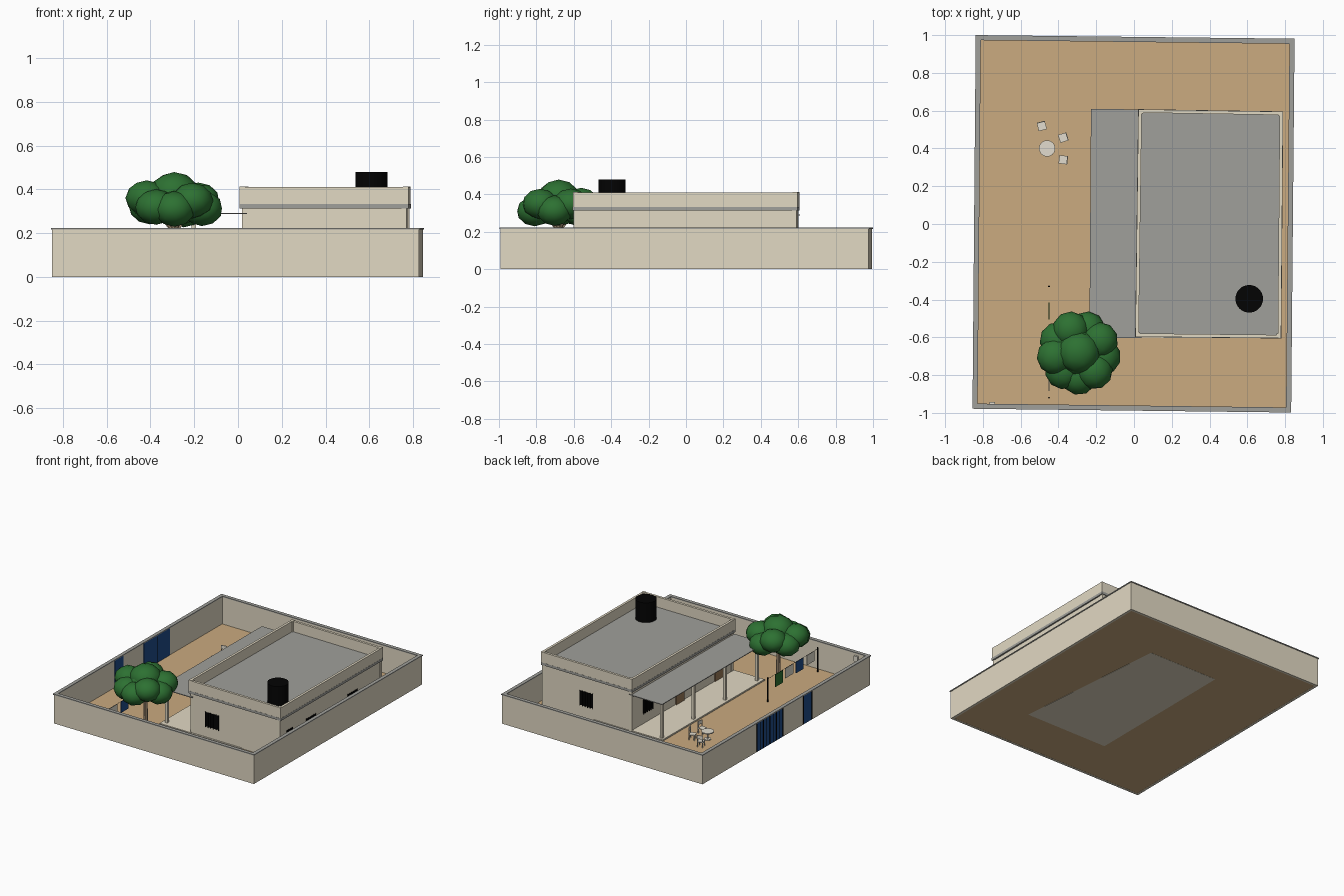
import bpy, bmesh, math, random
from mathutils import Matrix, Vector

if "Cube" in bpy.data.objects:
    bpy.data.objects.remove(bpy.data.objects["Cube"])

random.seed(4)


def mat(name, r, g, b):
    m = bpy.data.materials.new(name)
    m.diffuse_color = (r, g, b, 1)
    m.use_nodes = True
    m.node_tree.nodes["Principled BSDF"].inputs["Base Color"].default_value = m.diffuse_color
    return m


BEIGE = mat("beige plaster", .76, .695, .55)
SAND = mat("sand", .595, .405, .215)
GRAY = mat("gray concrete", .35, .35, .325)
GREEN = mat("leaf green", .026, .165, .032)
BLACK = mat("black", .001, .001, .001)
BLUE = mat("gate blue", .013, .07, .25)
BROWN = mat("wood brown", .33, .20, .10)
BARK = mat("pale bark", .45, .34, .22)
WHITE = mat("off white", .76, .72, .62)


def finish(bm, name, m, smooth=False):
    bmesh.ops.recalc_face_normals(bm, faces=bm.faces[:])
    me = bpy.data.meshes.new(name)
    for f in bm.faces:
        f.smooth = smooth
    bm.to_mesh(me)
    bm.free()
    me.materials.append(m)
    ob = bpy.data.objects.new(name, me)
    bpy.context.collection.objects.link(ob)
    return ob


def add_box(bm, x0, x1, y0, y1, z0, z1, M=Matrix()):
    c = Vector(((x0 + x1) / 2, (y0 + y1) / 2, (z0 + z1) / 2))
    s = Matrix.Diagonal((x1 - x0, y1 - y0, z1 - z0, 1))
    bmesh.ops.create_cube(bm, size=1, matrix=M @ Matrix.Translation(c) @ s)


def boxes(name, m, items, M=Matrix()):
    bm = bmesh.new()
    for b in items:
        add_box(bm, *b, M)
    return finish(bm, name, m)


def add_cyl(bm, x, y, z0, z1, r, n=12, r2=None):
    bmesh.ops.create_cone(bm, cap_ends=True, segments=n, radius1=r, radius2=r if r2 is None else r2,
                          depth=z1 - z0, matrix=Matrix.Translation((x, y, (z0 + z1) / 2)))


def cyls(name, m, items):
    bm = bmesh.new()
    for c in items:
        add_cyl(bm, *c)
    return finish(bm, name, m)


def prism(name, m, quad, z0, z1):
    bm = bmesh.new()
    lo = [bm.verts.new((x, y, z0)) for x, y in quad]
    hi = [bm.verts.new((x, y, z1)) for x, y in quad]
    bm.faces.new(lo)
    bm.faces.new(hi)
    for i in range(4):
        j = (i + 1) % 4
        bm.faces.new((lo[i], lo[j], hi[j], hi[i]))
    return finish(bm, name, m)


def inset(quad, t):
    cx, cy = (sum(p[k] for p in quad) / 4 for k in (0, 1))
    return [(x - math.copysign(t, x - cx), y - math.copysign(t, y - cy)) for x, y in quad]


def ring(name, m, outer, t, z0, z1):
    bm = bmesh.new()
    loops = [[bm.verts.new((x, y, z)) for x, y in q]
             for q, z in ((outer, z0), (outer, z1), (inset(outer, t), z1), (inset(outer, t), z0))]
    for k in range(4):
        a, b = loops[k], loops[(k + 1) % 4]
        for i in range(4):
            j = (i + 1) % 4
            bm.faces.new((a[i], a[j], b[j], b[i]))
    return finish(bm, name, m)


# Plot: ground, fence wall and its coping
plot = [(-.855, -.978), (.832, -.998), (.850, .981), (-.838, 1)]
fence = inset(plot, .005)
prism("ground", SAND, inset(plot, .006), .001, .012)
ring("fence_wall", BEIGE, fence, .018, 0, .216)
ring("fence_coping", GRAY, plot, .027, .216, .223)


# Gates through the left fence wall
def fence_x(y):
    return -.85 + .017 * (y + .975) / 1.97


def gate(name, y0, y1, bars):
    a, b = fence_x(y0), fence_x(y1)
    prism(name, BLUE, [(a - .002, y0), (a + .0205, y0), (b + .0205, y1), (b - .002, y1)], .002, .2155)
    items = []
    for i in range(bars + 1):
        y = y0 + (y1 - y0) * i / bars
        x = fence_x(y)
        items.append((x - .0045, x - .001, y - .003, y + .003, .004, .2155))
    boxes(name + "_bars", BLACK, items)


gate("vehicle_gate", .055, .36, 8)
gate("entry_gate", -.285, -.185, 1)
x = fence_x(.21) + .0205
boxes("vehicle_gate_seam", BLACK, [(x - .003, x + .001, .208, .211, .012, .21)])
boxes("meter_box", WHITE, [(-.765, -.735, -.958, -.942, .16, .20)])

# House: footing, walls, roof slab and parapet
house = [(.022, -.588), (.768, -.598), (.780, .588), (.032, .598)]
deck = [(.006, -.598), (.780, -.606), (.790, .596), (.022, .608)]
prism("footing", BEIGE, [(-.236, -.6), (.45, -.604), (.35, .6), (-.228, .605)], 0, .018)
prism("porch_floor", BEIGE, [(-.234, -.597), (.03, -.6), (.04, .6), (-.226, .602)], .013, .022)
prism("house_walls", BEIGE, house, .01, .315)
prism("roof_slab", GRAY, deck, .313, .332)
ring("parapet", BEIGE, inset(deck, .001), .018, .330, .41)
boxes("parapet_posts", BEIGE, [(x - .012, x + .012, y - .012, y + .012, .331, .412)
                               for x, y in inset(deck, .0135)])
boxes("corner_posts", BEIGE, [(x - .012, x + .012, y - .012, y + .012, .01, .314)
                              for x, y in inset(house, .009)])

# Porch roof on slim columns
prism("porch_roof", GRAY, [(-.236, -.602), (.04, -.604), (.05, .606), (-.228, .61)], .287, .292)
boxes("porch_columns", BEIGE, [(-.212, -.192, y - .01, y + .01, .015, .288)
                               for y in (-.555, -.175, .2, .575)])


# Barred windows, modelled facing -y at the local origin
def window(name, x, y, angle, w=.108, z0=.10, z1=.205):
    M = Matrix.Translation((x, y, 0)) @ Matrix.Rotation(angle, 4, 'Z')
    boxes(name + "_pane", BLACK, [(-w / 2, w / 2, -.003, .004, z0, z1)], M)
    n = max(3, round(w / .02))
    bars = [(-w / 2 + w * i / n - .002, -w / 2 + w * i / n + .002, -.007, -.002, z0 - .005, z1 + .005)
            for i in range(n + 1)]
    boxes(name + "_bars", BLACK, bars, M)


Q = math.pi / 2
window("front_window", .20, -.591, 0)
window("back_window", .41, .594, math.pi)
window("right_window_small", .770, -.49, Q, .06)
window("right_window_middle", .772, -.24, Q)
window("right_window_rear", .777, .245, Q)
window("porch_window_rear", .030, .41, -Q)
window("porch_window_front", .025, -.22, -Q)
for i, y in enumerate((.04, -.42)):
    boxes(f"porch_door_{i}", BROWN, [(.018, .04, y - .045, y + .045, .022, .225)])
    boxes(f"door_handle_{i}", BLACK, [(.012, .02, y + .03, y + .036, .11, .125)])

# Water tank on the roof
cyls("water_tank", BLACK, [(.61, -.396, .332, .48, .073, 32)])

# Tree: trunk, branches and a clustered crown
TX, TY = -.292, -.68
cyls("tree_trunk", BARK, [(TX, TY, .01, .31, .018, 10, .012)])
bm = bmesh.new()
for k in range(4):
    d = Vector((math.cos(k * Q + .5) * .09, math.sin(k * Q + .5) * .09, .10))
    M = (Matrix.Translation(Vector((TX, TY, .2)) + d / 2)
         @ d.to_track_quat('Z', 'Y').to_matrix().to_4x4())
    bmesh.ops.create_cone(bm, cap_ends=True, segments=6, radius1=.009, radius2=.006, depth=d.length, matrix=M)
finish(bm, "tree_branches", BARK)

blobs = [(0, 0, .385, .112), (0, 0, .34, .13)]
for k in range(9):
    a = k * math.tau / 9 - Q
    blobs.append((.128 * math.cos(a), .128 * math.sin(a), (.315, .355)[k % 2] + random.uniform(-.008, .008), .097))
bm = bmesh.new()
for bx, by, bz, r in blobs:
    M = (Matrix.Translation((TX + bx, TY + by, bz)) @ Matrix.Diagonal((1, 1, .84, 1))
         @ Matrix.Rotation(random.uniform(0, 6), 4, 'Z'))
    bmesh.ops.create_icosphere(bm, subdivisions=2, radius=r, matrix=M)
finish(bm, "tree_crown", GREEN, True)

# Clothesline with hanging laundry
cyls("line_poles", BLACK, [(-.45, y, .01, .195, .005, 8) for y in (-.33, -.92)])
boxes("clothesline", BLACK, [(-.4507, -.4493, -.92, -.33, .184, .1855)])
for i, (y, w, z0, m) in enumerate(((-.46, .09, .09, GREEN), (-.583, .10, .11, WHITE),
                                   (-.707, .09, .10, BLUE), (-.838, .09, .11, WHITE))):
    boxes(f"laundry_{i}", m, [(-.452, -.448, y - w / 2, y + w / 2, z0, .184)])

# Garden table and chairs facing it
PX, PY = -.46, .40
cyls("table", WHITE, [(PX, PY, .068, .075, .043, 24), (PX, PY, .015, .07, .006, 8), (PX, PY, .012, .018, .024, 12)])
for i, (cx, cy, face) in enumerate(((-.488, .518, math.pi + .25), (-.375, .457, Q + .3), (-.375, .34, Q - .12))):
    M = Matrix.Translation((cx, cy, 0)) @ Matrix.Rotation(face, 4, 'Z')
    parts = [(-.022, .022, -.022, .022, .048, .053), (-.022, .022, -.024, -.019, .075, .102)]
    for sx in (-.019, .019):
        parts += [(sx - .003, sx + .003, .015, .021, .012, .05), (sx - .003, sx + .003, -.024, -.018, .012, .10)]
    boxes(f"chair_{i}", WHITE, parts, M)
